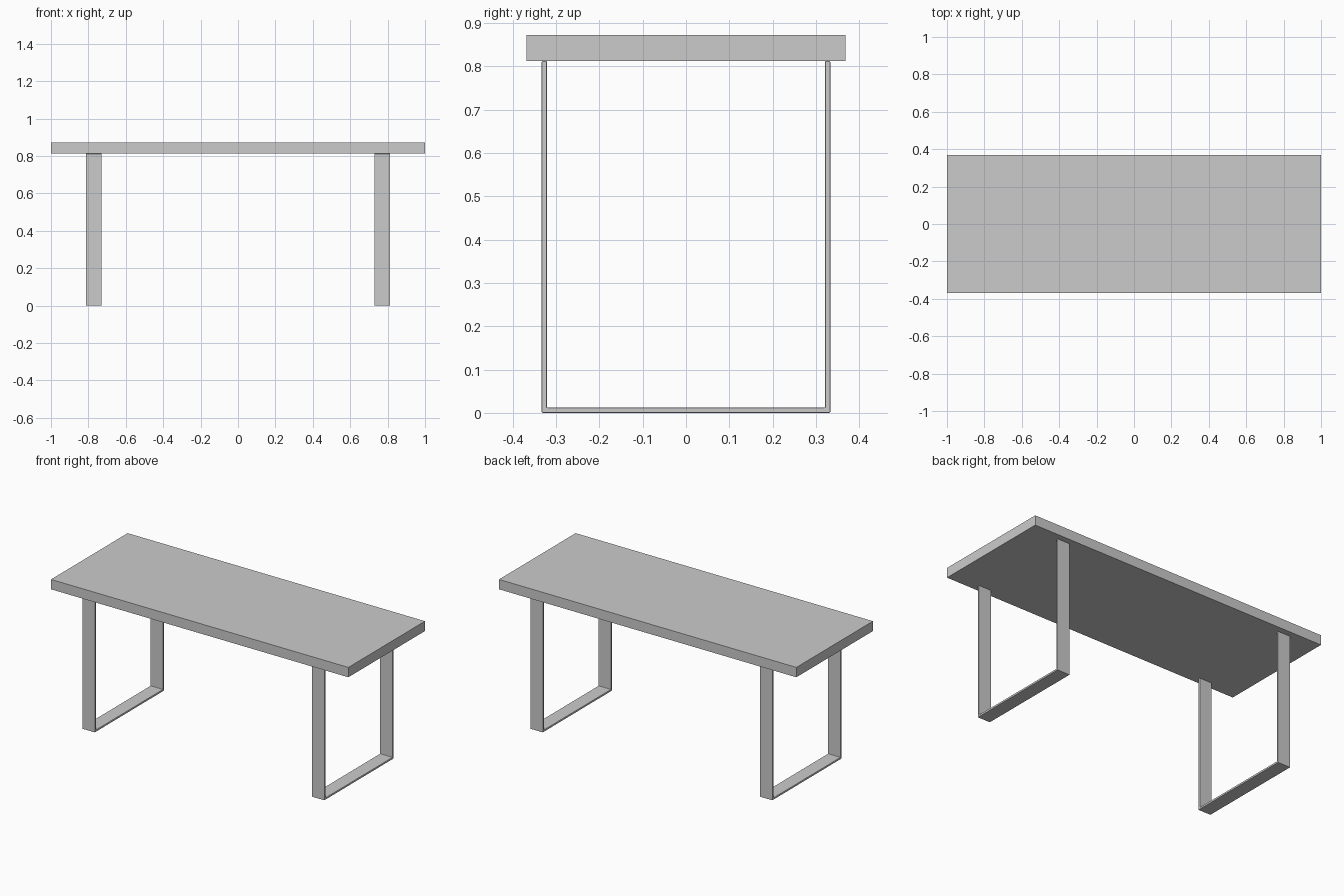
import bpy, bmesh

if "Cube" in bpy.data.objects:
    bpy.data.objects.remove(bpy.data.objects["Cube"])

TOP_Z, UNDER_Z = 0.872, 0.812
LEG_Y, THICK = 0.333, 0.012
LEG_X, LEG_W = 0.772, 0.084


def finish(name, bm):
    bmesh.ops.recalc_face_normals(bm, faces=bm.faces)
    mesh = bpy.data.meshes.new(name)
    bm.to_mesh(mesh)
    bm.free()
    obj = bpy.data.objects.new(name, mesh)
    bpy.context.collection.objects.link(obj)
    return obj


def tabletop():
    bm = bmesh.new()
    bmesh.ops.create_cube(bm, size=1)
    bmesh.ops.scale(bm, vec=(2, 0.736, TOP_Z - UNDER_Z), verts=bm.verts)
    bmesh.ops.translate(bm, vec=(0, 0, (TOP_Z + UNDER_Z) / 2), verts=bm.verts)
    return finish("tabletop", bm)


def leg_frame(name, x):
    # U-shaped flat bar profile, extruded across its width
    o, i, t = LEG_Y, LEG_Y - THICK, THICK
    profile = [(-o, UNDER_Z), (-o, 0), (o, 0), (o, UNDER_Z),
               (i, UNDER_Z), (i, t), (-i, t), (-i, UNDER_Z)]
    bm = bmesh.new()
    face = bm.faces.new([bm.verts.new((x - LEG_W / 2, y, z)) for y, z in profile])
    ext = bmesh.ops.extrude_face_region(bm, geom=[face])
    moved = [g for g in ext["geom"] if isinstance(g, bmesh.types.BMVert)]
    bmesh.ops.translate(bm, vec=(LEG_W, 0, 0), verts=moved)
    obj = finish(name, bm)
    # Slightly softened bar edges
    bevel = obj.modifiers.new("edge_bevel", 'BEVEL')
    bevel.width = 0.002
    bevel.segments = 2
    return obj


tabletop()
for name, side in (("left_leg_frame", -1), ("right_leg_frame", 1)):
    leg_frame(name, side * LEG_X)
